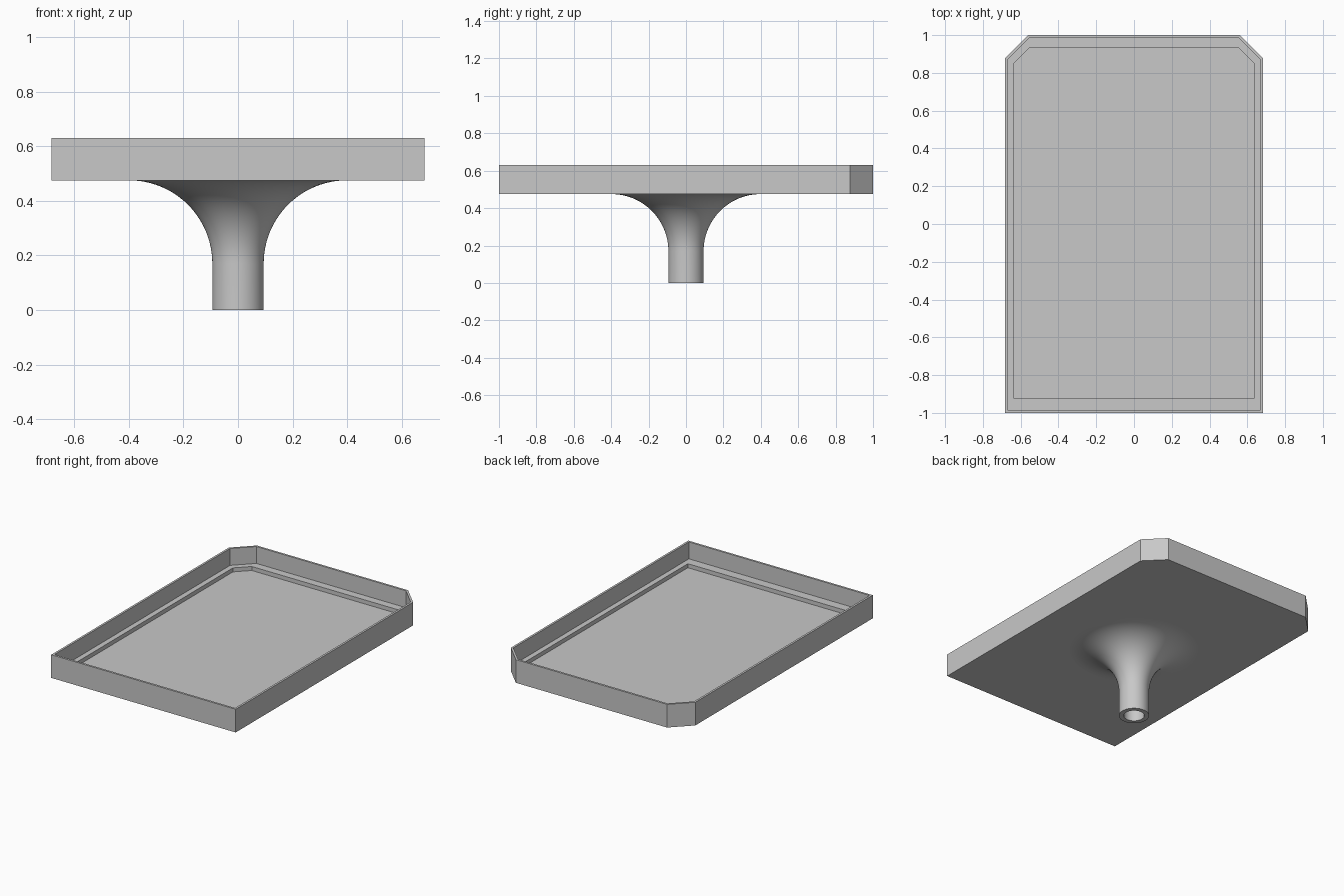
import bpy, bmesh, math

cube = bpy.data.objects.get("Cube")
if cube:
    bpy.data.objects.remove(cube)

grey = bpy.data.materials.new("light grey")
grey.use_nodes = True
COLOUR = (0.58, 0.58, 0.58, 1)
grey.diffuse_color = COLOUR
grey.node_tree.nodes["Principled BSDF"].inputs["Base Color"].default_value = COLOUR

FLOOR_Z, TOP_Z = 0.475, 0.63


def add_object(name, bm):
    bmesh.ops.recalc_face_normals(bm, faces=bm.faces)
    mesh = bpy.data.meshes.new(name)
    bm.to_mesh(mesh)
    bm.free()
    mesh.materials.append(grey)
    obj = bpy.data.objects.new(name, mesh)
    bpy.context.collection.objects.link(obj)
    return obj


def bridge(bm, a, b):
    for i in range(len(a)):
        j = (i + 1) % len(a)
        bm.faces.new((a[i], a[j], b[j], b[i]))


def outline(bm, half_x, front, back, cut, z):
    """Rectangle with its two back corners cut off."""
    points = [(-half_x, front), (half_x, front), (half_x, back - cut),
              (half_x - cut, back), (cut - half_x, back), (-half_x, back - cut)]
    return [bm.verts.new((x, y, z)) for x, y in points]


# Tray: outer wall, thin rim, inner wall, ledge and sunken floor
bm = bmesh.new()
outer = (0.683, -1.0, 1.0, 0.123)
inner = (0.669, -0.986, 0.986, 0.115)
recess = (0.634, -0.925, 0.934, 0.082)
rings = [outline(bm, *shape, z) for shape, z in (
    (outer, FLOOR_Z), (outer, TOP_Z), (inner, TOP_Z),
    (inner, 0.517), (recess, 0.517), (recess, 0.49))]
for a, b in zip(rings, rings[1:]):
    bridge(bm, a, b)
bm.faces.new(rings[0])
bm.faces.new(rings[-1])
add_object("tray", bm)

# Hollow stem: bore, bottom lip, straight tube and quarter-circle flare
R_BORE, R_TUBE, R_FLARE, STEPS, SIDES = 0.064, 0.094, 0.305, 24, 96
profile = [(R_BORE, FLOOR_Z), (R_BORE, 0), (R_TUBE, 0)]
for i in range(STEPS + 1):
    t = math.pi / 2 * i / STEPS
    profile.append((R_TUBE + R_FLARE * (1 - math.cos(t)),
                    FLOOR_Z - R_FLARE * (1 - math.sin(t))))
bm = bmesh.new()
rings = [[bm.verts.new((r * math.cos(math.tau * k / SIDES),
                        r * math.sin(math.tau * k / SIDES), z))
          for k in range(SIDES)] for r, z in profile]
for a, b in zip(rings, rings[1:]):
    bridge(bm, a, b)
bridge(bm, rings[-1], rings[0])
stem = add_object("flared_stem", bm)

bpy.ops.object.select_all(action='DESELECT')
stem.select_set(True)
bpy.context.view_layer.objects.active = stem
bpy.ops.object.shade_smooth_by_angle(angle=math.radians(30))
